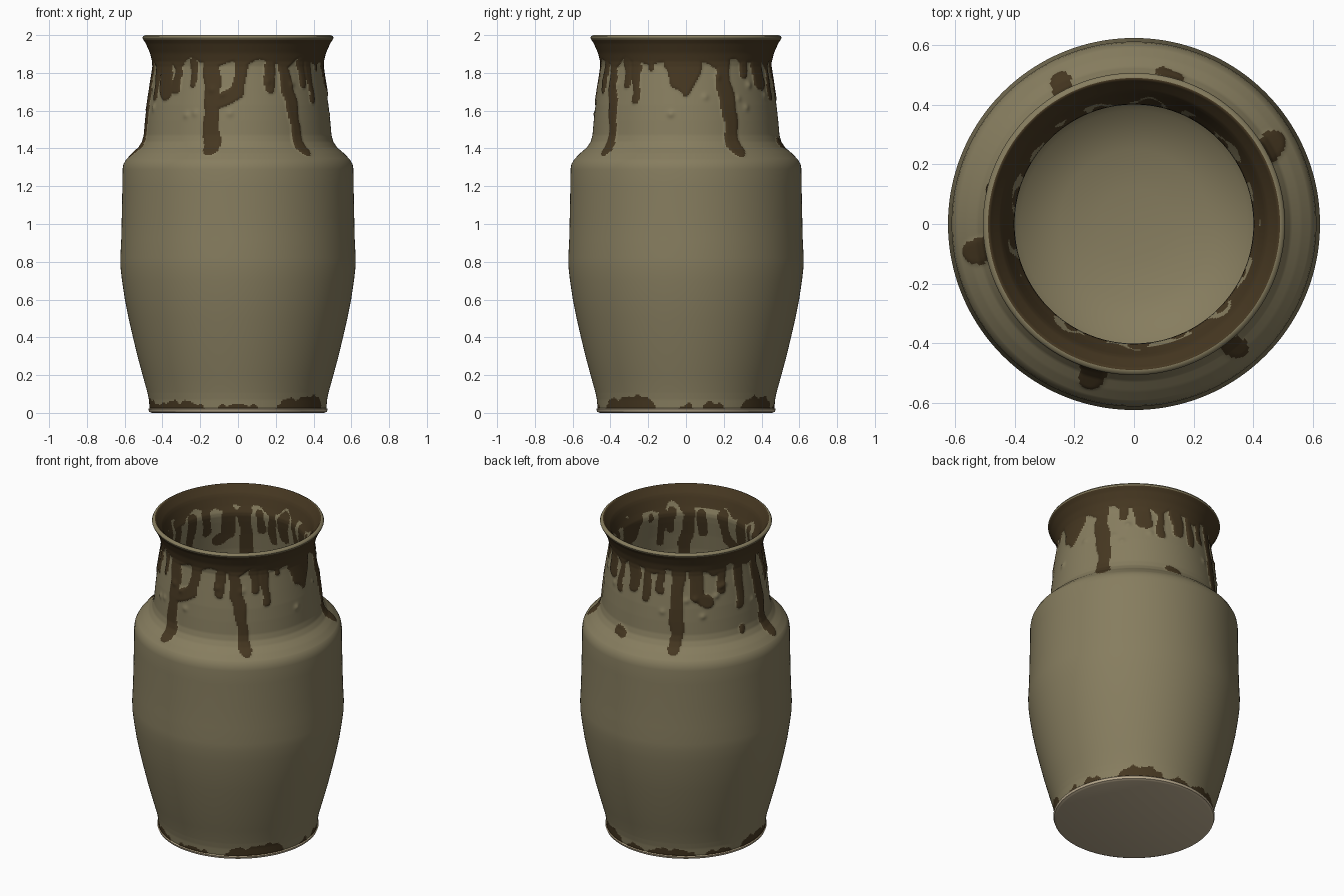
import bpy, math, random

random.seed(4)
SEG = 360


def material(name, col):
    m = bpy.data.materials.new(name)
    m.diffuse_color = (*col, 1)
    return m


mats = [material("olive clay", (0.24, 0.205, 0.114)),
        material("dark brown glaze", (0.060, 0.038, 0.015)),
        material("bare foot clay", (0.52, 0.43, 0.29))]

# Half profiles (radius, height): outer wall going up, lip, inner wall going down
outer = [(0.455, 0), (0.47, 0.006), (0.475, 0.02), (0.468, 0.026), (0.472, 0.07), (0.48, 0.11),
         (0.505, 0.20), (0.532, 0.30), (0.556, 0.40), (0.579, 0.50), (0.599, 0.60), (0.614, 0.70),
         (0.622, 0.77), (0.623, 0.82), (0.618, 0.92), (0.615, 1.05), (0.612, 1.20), (0.611, 1.29),
         (0.607, 1.315), (0.594, 1.34), (0.56, 1.375), (0.525, 1.405), (0.505, 1.435), (0.495, 1.47),
         (0.488, 1.55), (0.479, 1.63), (0.465, 1.72), (0.452, 1.80), (0.447, 1.835), (0.45, 1.86),
         (0.468, 1.91), (0.488, 1.955), (0.503, 1.978)]
lip = [(0.506, 1.986), (0.502, 1.994), (0.489, 2.0)]
inner = [(0.483, 1.998), (0.473, 1.985), (0.448, 1.955), (0.44, 1.94), (0.418, 1.885), (0.402, 1.85),
         (0.40, 1.83), (0.405, 1.79), (0.42, 1.70), (0.434, 1.60), (0.442, 1.50), (0.452, 1.44),
         (0.48, 1.40), (0.53, 1.34), (0.558, 1.29), (0.565, 1.05), (0.57, 0.80), (0.55, 0.60),
         (0.51, 0.40), (0.45, 0.22), (0.38, 0.13), (0.25, 0.08), (0.12, 0.062), (0.02, 0.06)]

# Glaze runs: start angle, start height, end angle, end height, half width
runs = [(-108, 1.85, -106, 1.405, .043), (-58, 1.85, -50, 1.40, .035), (25, 1.85, 30, 1.405, .043),
        (119, 1.85, 118, 1.405, .040), (186, 1.85, 190, 1.405, .042),
        (-147, 1.85, -145, 1.71, .058), (-134, 1.85, -134, 1.72, .030), (-121, 1.85, -121, 1.74, .02),
        (-88, 1.85, -90, 1.70, .036), (-90, 1.70, -104, 1.64, .036), (-68, 1.85, -69, 1.71, .027),
        (-43, 1.85, -42, 1.74, .026), (-36, 1.85, -34, 1.66, .026), (-24, 1.85, -24, 1.83, .02),
        (-8, 1.85, -3, 1.76, .06), (5, 1.85, -1, 1.73, .045), (0, 1.74, 0, 1.70, .025),
        (42, 1.85, 42, 1.79, .02), (56, 1.85, 58, 1.76, .050), (70, 1.85, 70, 1.68, .025),
        (83, 1.85, 84, 1.72, .040), (96, 1.85, 95, 1.67, .023), (106, 1.85, 106, 1.74, .027),
        (133, 1.85, 133, 1.70, .040), (133, 1.70, 141, 1.66, .035), (152, 1.85, 152, 1.73, .03),
        (167, 1.85, 167, 1.62, .032), (201, 1.85, 203, 1.68, .03),
        (75, 1.43, 79, 1.425, .033), (166, 1.46, 166, 1.45, .018)]
# Patches around the foot: centre angle, half angle, height
patches = [(-132, 20, .060), (-90, 14, .045), (-48, 17, .075), (-34, 14, .088), (0, 5, .045), (18, 8, .055),
           (55, 17, .085), (85, 9, .05), (114, 18, .065), (150, 12, .05), (185, 18, .075), (205, 8, .05)]


def wrap(d):
    return (d + 180) % 360 - 180


def glaze(a, z, r, inside=False):
    """Positive inside the neck glaze, roughly a distance in units."""
    t = math.radians(a)
    wob = .006 * math.sin(9 * t + 21 * z) + .004 * math.sin(23 * t - 37 * z + 1)
    edge = 1.85 + 2 * wob + .012 * math.sin(14 * t)
    if inside:
        edge += .025 + .015 * math.sin(17 * t + 2)
    best = z - edge
    if best > .03:
        return best
    k = math.radians(1) * r
    for a0, z0, a1, z1, w in runs:
        px = wrap(a - a0) * k
        if abs(px) > .25:
            continue
        dx, dz = (a1 - a0) * k, z1 - z0
        u = max(0, min(1, (px * dx + (z - z0) * dz) / (dx * dx + dz * dz)))
        best = max(best, w + wob - math.hypot(px - u * dx, z - z0 - u * dz))
    return best


def foot_glaze(a, z):
    t = math.radians(a)
    h = 0
    for c, w, top in patches:
        d = abs(wrap(a - c)) / w
        if d < 1:
            h = max(h, top * (1 - d ** 4) ** .5)
    return .024 < z < h + .006 * math.sin(31 * t) + .004 * math.sin(53 * t)


# Resample the profile finely where glaze edges run
profile = outer + lip + inner
n_out = len(outer)
rows = []
for i, (p, q) in enumerate(zip(profile, profile[1:])):
    zm = (p[1] + q[1]) / 2
    fine = zm > 1.34 or zm < .12 and i < n_out
    n = max(1, math.ceil(math.dist(p, q) / .008)) if fine else 1
    kind = "out" if i < n_out - 1 else "lip" if i < n_out + 2 else "in"
    for s in range(n):
        f = s / n
        rows.append((p[0] + (q[0] - p[0]) * f, p[1] + (q[1] - p[1]) * f, kind))
rows.append((*profile[-1], "in"))

# Small blisters in the glaze zone
bumps = [(random.uniform(-180, 180), random.uniform(1.56, 1.80), random.uniform(.005, .010)) for _ in range(24)]

verts, faces, idx = [], [], []
for r, z, kind in rows:
    near = [b for b in bumps if abs(b[1] - z) < .05]
    for j in range(SEG):
        a = j * 360 / SEG
        rr = r
        if kind == "out" and 1.35 < z < 1.9:
            g = max(0, min(1, glaze(a, z, r) / .02 + .4))
            rr += .007 * g * g * (3 - 2 * g) * min(1, (1.9 - z) / .06)
            for ba, bz, h in near:
                d2 = (math.radians(wrap(a - ba)) * r) ** 2 + (z - bz) ** 2
                rr += h * math.exp(-d2 / .0003)
        t = math.radians(a)
        verts.append((rr * math.cos(t), rr * math.sin(t), z))

for i in range(len(rows) - 1):
    r, z = (rows[i][0] + rows[i + 1][0]) / 2, (rows[i][1] + rows[i + 1][1]) / 2
    kind = rows[i][2]
    for j in range(SEG):
        k = (j + 1) % SEG
        faces.append((i * SEG + j, i * SEG + k, (i + 1) * SEG + k, (i + 1) * SEG + j))
        a = (j + .5) * 360 / SEG
        m = 0
        if kind == "lip":
            m = 0
        elif z > 1.34:
            m = int(glaze(a, z, r, kind == "in") > 0)
        elif kind == "out" and z < .12:
            m = 2 if z < .022 else int(foot_glaze(a, z))
        idx.append(m)

# Closing discs: underside and inside floor
faces.append(tuple(reversed(range(SEG))))
idx.append(2)
last = (len(rows) - 1) * SEG
faces.append(tuple(range(last, last + SEG)))
idx.append(0)

me = bpy.data.meshes.new("glazed_vase")
me.from_pydata(verts, [], faces)
for m in mats:
    me.materials.append(m)
me.polygons.foreach_set("material_index", idx)
me.update()
vase = bpy.data.objects.new("glazed_vase", me)
bpy.context.collection.objects.link(vase)
bpy.context.view_layer.objects.active = vase
vase.select_set(True)
bpy.ops.object.shade_smooth_by_angle(angle=math.radians(45))
